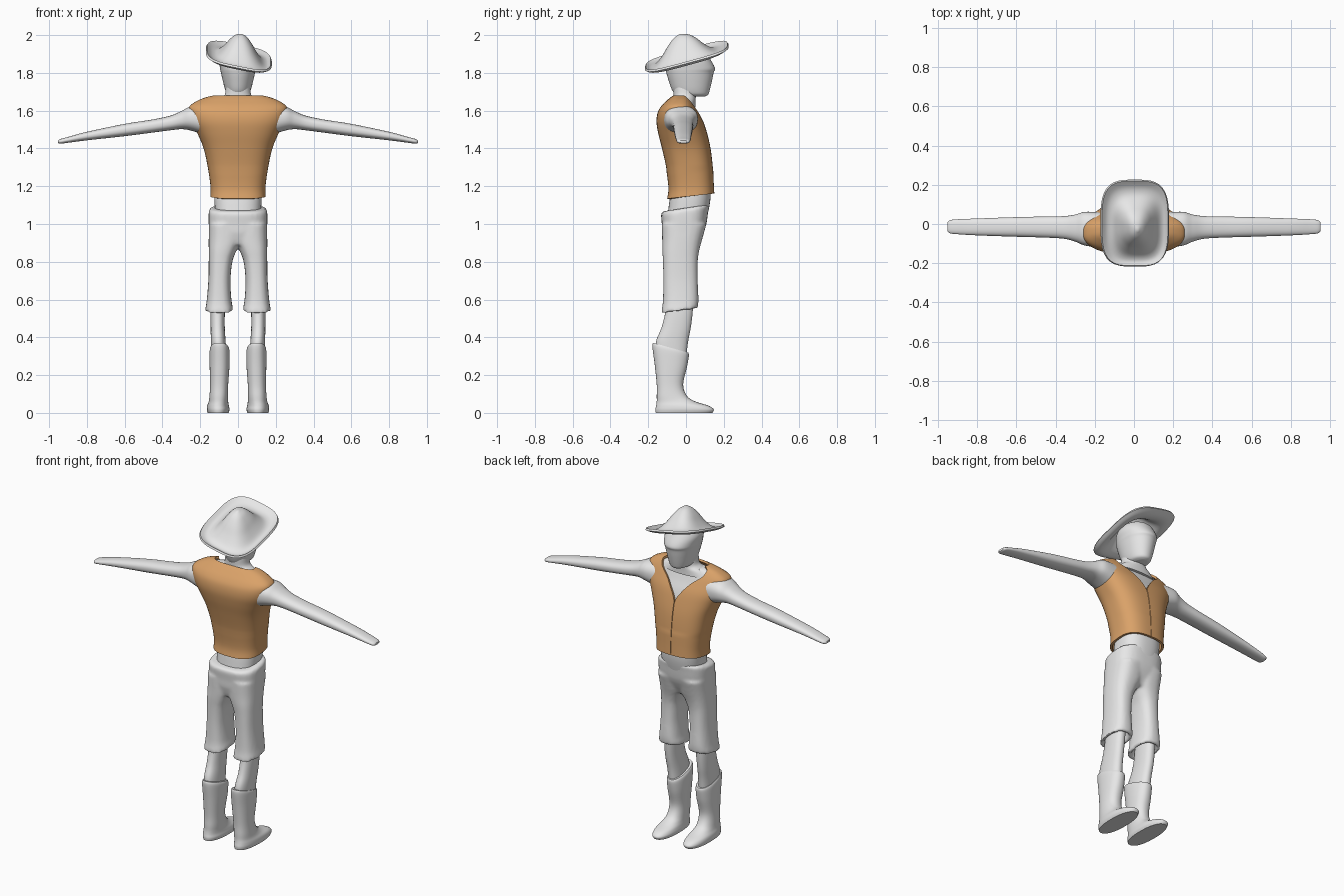
import bpy, bmesh, math

if "Cube" in bpy.data.objects:
    bpy.data.objects.remove(bpy.data.objects["Cube"])


def material(name, rgb):
    m = bpy.data.materials.new(name)
    m.use_nodes = True
    m.diffuse_color = (*rgb, 1)
    m.node_tree.nodes["Principled BSDF"].inputs["Base Color"].default_value = (*rgb, 1)
    return m


GREY = material("light grey", (0.8, 0.8, 0.8))
TAN = material("tan leather", (0.70, 0.36, 0.14))


def spline(keys, steps):
    """Smooth in-between sections through the given ones."""
    out = []
    for i in range(len(keys) - 1):
        a, b, c, d = keys[max(i - 1, 0)], keys[i], keys[i + 1], keys[min(i + 2, len(keys) - 1)]
        for s in range(steps):
            t = s / steps
            out.append([q + t * (r - p) / 2 + t * t * (p - 2.5 * q + 2 * r - s4 / 2)
                        + t ** 3 * (1.5 * (q - r) + (s4 - p) / 2)
                        for p, q, r, s4 in zip(a, b, c, d)])
    return out + [list(keys[-1])]


def unit(t, n):
    """Point on a rounded square of power n."""
    c, s = math.cos(t), math.sin(t)
    r = (abs(c) ** n + abs(s) ** n) ** (-1 / n)
    return c * r, s * r


def loft(bm, keys, n=2.3, segs=40, steps=5, lip=(), along_x=False, gaps=False):
    """Sections (height, min, max, min, max, slope or gap angle) joined into a skin."""
    rings = []
    for h, a0, a1, b0, b1, extra in list(lip) + spline(keys, steps):
        g = math.radians(max(extra, 0.5)) if gaps else 0
        span = math.tau - 2 * g
        ring = []
        for i in range(segs + 1 if gaps else segs):
            u, w = unit(math.pi / 2 + g + span * i / segs, n)
            p, q = (a0 + a1) / 2 + u * (a1 - a0) / 2, (b0 + b1) / 2 + w * (b1 - b0) / 2
            k = h + (0.11 * q if gaps and h < 1.3 else 0 if gaps else extra * (q - (b0 + b1) / 2))
            ring.append(bm.verts.new((k, p, q) if along_x else (p, q, k)))
        rings.append(ring)
    for lo, hi in zip(rings, rings[1:]):
        for i in range(segs):
            j = i + 1 if gaps else (i + 1) % segs
            bm.faces.new((lo[i], lo[j], hi[j], hi[i]))
    if not gaps:
        bm.faces.new(rings[0][::-1])
        bm.faces.new(rings[-1])


def finish(name, bm, mat, angle=45, mirror=False, thick=0, remesh=0):
    bmesh.ops.recalc_face_normals(bm, faces=bm.faces)
    me = bpy.data.meshes.new(name)
    bm.to_mesh(me)
    bm.free()
    me.materials.append(mat)
    ob = bpy.data.objects.new(name, me)
    bpy.context.collection.objects.link(ob)
    bpy.ops.object.select_all(action='DESELECT')
    ob.select_set(True)
    bpy.context.view_layer.objects.active = ob
    if mirror:
        ob.modifiers.new("mirror", 'MIRROR').use_mirror_merge = False
    if thick:
        m = ob.modifiers.new("thickness", 'SOLIDIFY')
        m.thickness, m.offset = thick, -1
    if remesh:
        m = ob.modifiers.new("blend", 'REMESH')
        m.mode, m.voxel_size = 'VOXEL', remesh
        m = ob.modifiers.new("soften", 'SMOOTH')
        m.factor, m.iterations = 0.5, 6
    for m in list(ob.modifiers):
        bpy.ops.object.modifier_apply(modifier=m.name)
    bpy.ops.object.shade_smooth_by_angle(angle=math.radians(angle))
    return ob


def part(name, mat, keys, mirror=False, thick=0, **kw):
    bm = bmesh.new()
    loft(bm, keys, **kw)
    return finish(name, bm, mat, mirror=mirror, thick=thick)


def sym(h, w, b0, b1, e=0):
    return (h, -w, w, b0, b1, e)


# Boots with long toes
part("boots", GREY, [
    (0.0, .05, .16, -.16, .14, 0), (.018, .045, .165, -.162, .147, 0),
    (.038, .048, .163, -.158, .12, 0), (.06, .052, .155, -.155, .05, 0),
    (.09, .053, .151, -.155, .005, 0), (.15, .052, .148, -.155, -.015, 0),
    (.25, .045, .15, -.166, .005, -.1), (.325, .045, .15, -.178, .015, -.25),
    (.345, .052, .145, -.175, .012, -.28)], mirror=True)

# Lower legs
part("lower_legs", GREY, [
    (.28, .06, .14, -.15, 0, 0), (.37, .065, .143, -.16, .01, 0),
    (.45, .07, .145, -.13, .025, 0), (.53, .07, .145, -.11, .035, 0),
    (.62, .07, .14, -.1, .04, 0)], mirror=True)

# Cropped trousers: two flared legs blended with the hips
bm = bmesh.new()
leg = [(.54, .027, .173, -.13, .062, .13), (.56, .028, .171, -.128, .064, .12),
       (.6, .035, .165, -.122, .066, .05), (.7, .04, .157, -.12, .062, 0),
       (.8, .03, .155, -.122, .062, 0), (.86, .008, .155, -.125, .07, 0),
       (.92, -.02, .155, -.126, .086, 0), (1.0, -.02, .155, -.127, .108, 0)]
cuff = [(.6, .06, .14, -.1, .04, 0), (.541, .045, .155, -.112, .044, .13)]
for side in (1, -1):
    flip = [(h, *sorted((side * a, side * b)), c, d, e) for h, a, b, c, d, e in leg]
    lip = [(h, *sorted((side * a, side * b)), c, d, e) for h, a, b, c, d, e in cuff]
    loft(bm, flip, n=2.6, lip=lip)
loft(bm, [sym(.89, .14, -.11, .06), sym(.95, .153, -.126, .09), sym(1.0, .155, -.128, .108),
          sym(1.06, .155, -.132, .118, .12), sym(1.078, .15, -.13, .122, .15),
          sym(1.085, .138, -.12, .115, .15)], n=2.8)
finish("trousers", bm, GREY, remesh=.009)

# Torso beneath the vest, including the bare waist
part("torso", GREY, [
    sym(1.03, .12, -.1, .11), sym(1.12, .125, -.088, .128), sym(1.2, .128, -.078, .13),
    sym(1.35, .15, -.1, .12), sym(1.5, .2, -.13, .085), sym(1.58, .225, -.13, .05),
    sym(1.63, .2, -.095, .03), sym(1.66, .125, -.06, .02)], n=2.5)

# Sleeveless vest, open in a V at the front
part("vest", TAN, [
    sym(1.145, .146, -.1, .15), sym(1.2, .146, -.093, .147),
    sym(1.3, .16, -.105, .142), sym(1.4, .182, -.127, .13),
    sym(1.48, .215, -.147, .112, 1), sym(1.54, .245, -.156, .093, 9),
    sym(1.59, .258, -.15, .068, 18), sym(1.625, .255, -.13, .048, 28),
    sym(1.655, .21, -.1, .03, 40), sym(1.672, .165, -.08, .018, 52),
    sym(1.68, .13, -.068, .01, 62)], n=2.7, thick=.013, gaps=True, segs=60)

# Arms tapering to flat mitten ends
part("arms", GREY, [
    (.17, -.12, .06, 1.47, 1.63, 0), (.25, -.11, .062, 1.495, 1.622, 0),
    (.3, -.09, .048, 1.502, 1.598, 0), (.36, -.075, .04, 1.496, 1.573, 0),
    (.46, -.069, .038, 1.483, 1.552, 0), (.6, -.065, .035, 1.465, 1.53, 0),
    (.8, -.058, .028, 1.443, 1.488, 0), (.9, -.052, .024, 1.43, 1.461, 0),
    (.94, -.047, .019, 1.425, 1.45, 0), (.953, -.035, .007, 1.429, 1.442, 0)],
    mirror=True, along_x=True, n=2.4)

# Neck and head
part("neck", GREY, [
    sym(1.62, .15, -.08, .05), sym(1.65, .115, -.07, .05), sym(1.675, .074, -.066, .052),
    sym(1.72, .065, -.068, .055), sym(1.77, .06, -.07, .05)])
part("head", GREY, [
    sym(1.675, .035, -.03, .1), sym(1.685, .056, -.055, .117), sym(1.71, .068, -.074, .126),
    sym(1.76, .081, -.092, .138), sym(1.8, .09, -.104, .146), sym(1.825, .095, -.108, .153),
    sym(1.87, .099, -.1, .13), sym(1.91, .075, -.07, .1), sym(1.935, .03, -.03, .04)], n=2.1)

# Floppy hat: tilted rounded brim rising to a soft crown
bm = bmesh.new()
SEG = 56
profile = spline([(0.03, .145), (.2, .128), (.36, .095), (.52, .052),
                  (.7, .016), (.86, .008), (1.0, .022)], 4)
rings = []
for r, rise in profile:
    ring = []
    for i in range(SEG):
        u, w = unit(math.tau * i / SEG, 2 + 1.5 * r)
        x = .005 + .168 * r * u + .015 * (1 - r)
        y = .003 + .216 * r * w - .035 * (1 - r)
        ring.append(bm.verts.new((x, y, 1.872 + .27 * y - .2 * x + rise)))
    rings.append(ring)
for a, b in zip(rings, rings[1:]):
    for i in range(SEG):
        j = (i + 1) % SEG
        bm.faces.new((a[i], b[i], b[j], a[j]))
bm.faces.new(rings[0])
finish("hat", bm, GREY, thick=.012, angle=60)
